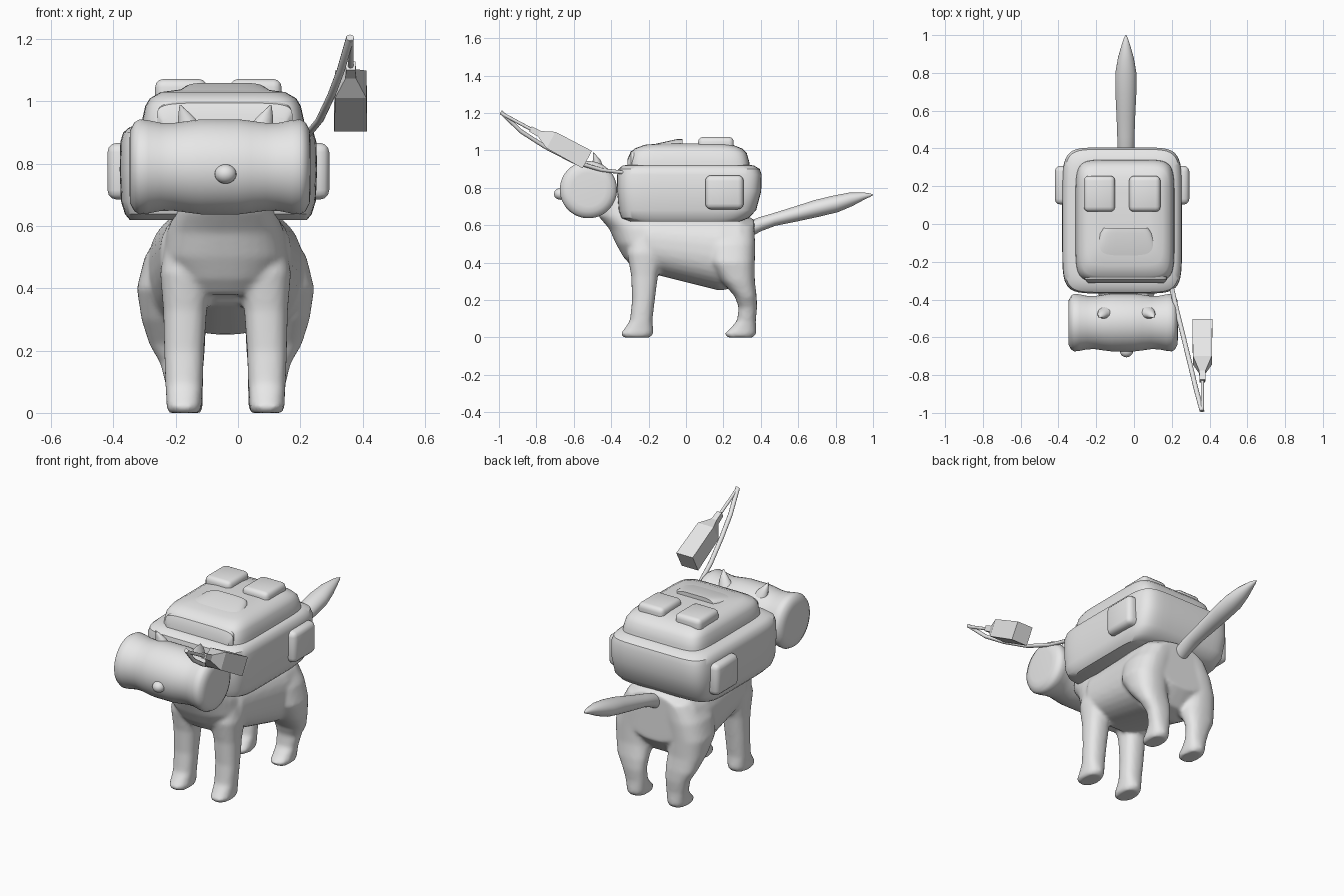
import bpy, bmesh, math
from mathutils import Vector

grey = bpy.data.materials.new("plain grey")
grey.diffuse_color = (0.8, 0.8, 0.8, 1)
X, Y, Z = Vector((1, 0, 0)), Vector((0, 1, 0)), Vector((0, 0, 1))
CX, PX = -0.04, -0.063          # centre lines of the animal and of the pack


def spow(v, e):
    return math.copysign(abs(v) ** e, v)


def ring(c, u, v, a, b, p=2.0, n=32):
    """Superellipse ring round c; p=2 is round, a high p is boxy."""
    out = []
    for i in range(n):
        t = 2 * math.pi * (i + 0.5) / n
        out.append(Vector(c) + u * a * spow(math.cos(t), 2 / p) + v * b * spow(math.sin(t), 2 / p))
    return out


def loft(bm, rings):
    rows = [[bm.verts.new(q) for q in r] for r in rings]
    n = len(rows[0])
    for r, s in zip(rows, rows[1:]):
        for i in range(n):
            bm.faces.new((r[i], r[(i + 1) % n], s[(i + 1) % n], s[i]))
    bm.faces.new(rows[0][::-1])
    bm.faces.new(rows[-1])


def finish(name, bm, angle=35):
    bmesh.ops.recalc_face_normals(bm, faces=bm.faces[:])
    me = bpy.data.meshes.new(name)
    bm.to_mesh(me)
    bm.free()
    me.materials.append(grey)
    me.polygons.foreach_set("use_smooth", [True] * len(me.polygons))
    me.set_sharp_from_angle(angle=math.radians(angle))
    ob = bpy.data.objects.new(name, me)
    bpy.context.collection.objects.link(ob)
    return ob


def lofted(name, rings, angle=35):
    bm = bmesh.new()
    loft(bm, rings)
    return finish(name, bm, angle)


def flat(x, z, hw, y0, y1, p=2.4, n=32):
    """Horizontal ring at height z."""
    return ring((x, (y0 + y1) / 2, z), X, Y, hw, (y1 - y0) / 2, p, n)


def upright(x, y, hw, z0, z1, p=2.4, n=32):
    """Ring across the body at depth y."""
    return ring((x, y, (z0 + z1) / 2), X, Z, hw, (z1 - z0) / 2, p, n)


def rounded_box(name, lo, hi, r):
    bm = bmesh.new()
    bmesh.ops.create_cube(bm, size=1)
    for v in bm.verts:
        v.co = Vector([lo[i] + (v.co[i] + 0.5) * (hi[i] - lo[i]) for i in range(3)])
    bmesh.ops.bevel(bm, geom=bm.edges[:], offset=r, segments=3, profile=0.5, affect='EDGES')
    return finish(name, bm, 40)


# body: torso, neck and four legs fused into one smooth skin
bm = bmesh.new()
torso = [(-0.28, 0.16, 0.42, 0.62), (-0.2, 0.21, 0.345, 0.67), (0, 0.23, 0.295, 0.67),
         (0.18, 0.25, 0.25, 0.67), (0.29, 0.24, 0.27, 0.67), (0.365, 0.17, 0.36, 0.63)]
loft(bm, [upright(CX, *t) for t in torso])
neck = [(0.38, 0.13, -0.29, -0.05), (0.43, 0.17, -0.335, 0), (0.5, 0.2, -0.375, 0),
        (0.58, 0.19, -0.41, 0), (0.65, 0.16, -0.47, -0.1), (0.8, 0.11, -0.46, -0.33)]
loft(bm, [flat(CX, *t) for t in neck])
front = [(0, 0.133, 0.05, -0.335, -0.19), (0.02, 0.133, 0.057, -0.35, -0.175), (0.045, 0.133, 0.057, -0.33, -0.175),
         (0.09, 0.133, 0.06, -0.3, -0.18), (0.2, 0.133, 0.064, -0.288, -0.167), (0.33, 0.13, 0.07, -0.293, -0.15),
         (0.45, 0.125, 0.085, -0.315, -0.12), (0.56, 0.11, 0.08, -0.3, -0.12)]
hind = [(0, 0.13, 0.05, 0.22, 0.36), (0.02, 0.13, 0.057, 0.205, 0.375), (0.045, 0.13, 0.057, 0.235, 0.375),
        (0.09, 0.132, 0.06, 0.273, 0.373), (0.16, 0.14, 0.07, 0.282, 0.38), (0.22, 0.155, 0.09, 0.26, 0.378),
        (0.3, 0.167, 0.103, 0.19, 0.368), (0.4, 0.17, 0.115, 0.12, 0.368), (0.5, 0.145, 0.115, 0.1, 0.37),
        (0.6, 0.1, 0.1, 0.13, 0.365)]
for side in (-1, 1):
    for leg in (front, hind):
        loft(bm, [flat(CX + side * x, z, hw, a, b) for z, x, hw, a, b in leg])
body = finish("body", bm)
rm = body.modifiers.new("fuse", 'REMESH')
rm.mode, rm.voxel_size, rm.use_smooth_shade = 'VOXEL', 0.011, True
sm = body.modifiers.new("soften", 'SMOOTH')
sm.factor, sm.iterations = 0.5, 6

# tail: y, z, half width, half height
tail = [(0.33, 0.575, 0.04, 0.04), (0.4, 0.607, 0.045, 0.037), (0.47, 0.63, 0.046, 0.034),
        (0.58, 0.658, 0.05, 0.04), (0.7, 0.69, 0.056, 0.046), (0.8, 0.714, 0.056, 0.046),
        (0.88, 0.738, 0.042, 0.037), (0.95, 0.755, 0.022, 0.02), (0.985, 0.761, 0.01, 0.009), (1, 0.763, 0.002, 0.002)]
lofted("tail", [ring((CX - 0.003, y, z), X, Vector((0, -0.25, 0.97)) if y < 0.9 else Z, a, b)
                for y, z, a, b in tail], 60)

# head: sideways barrel with flared ends
half = [(-0.29, 0.09), (-0.288, 0.118), (-0.275, 0.143), (-0.258, 0.153), (-0.23, 0.15), (-0.19, 0.142),
        (-0.15, 0.141), (-0.1, 0.148), (-0.06, 0.153)]
prof = half + [(-x, r) for x, r in reversed(half)]
lofted("head", [ring((-0.058 + x, -0.522, 0.79), Y, Z, r, r, 2, 40) for x, r in prof], 60)

# nose
bm = bmesh.new()
bmesh.ops.create_uvsphere(bm, u_segments=20, v_segments=12, radius=1)
for v in bm.verts:
    v.co = Vector((CX + v.co.x * 0.035, -0.672 + v.co.y * 0.034, 0.767 + v.co.z * 0.031))
finish("nose", bm, 60)

# ears: flattened cones leaning outwards
for side, label in ((-1, "left"), (1, "right")):
    x = CX + side * 0.11
    lofted(label + "_ear", [ring((x, -0.472, 0.91), X, Y, 0.043, 0.034, 2, 16),
                            ring((x + side * 0.017, -0.478, 0.95), X, Y, 0.026, 0.02, 2, 16),
                            ring((x + side * 0.035, -0.495, 0.988), X, Y, 0.003, 0.003, 2, 16)], 60)

# saddle pack: wide lower case and narrower upper case
lower = [(0.62, 0.285, -0.3, 0.29), (0.638, 0.3, -0.345, 0.335), (0.68, 0.313, -0.36, 0.375),
         (0.78, 0.317, -0.368, 0.402), (0.87, 0.315, -0.368, 0.405), (0.9, 0.306, -0.362, 0.395),
         (0.918, 0.285, -0.34, 0.365), (0.925, 0.25, -0.3, 0.33)]
lofted("lower_pack", [flat(PX, *t, 7, 64) for t in lower])
upper = [(0.88, 0.265, -0.31, 0.345), (0.94, 0.26, -0.305, 0.338), (0.985, 0.25, -0.295, 0.325),
         (1.01, 0.235, -0.275, 0.3), (1.03, 0.2, -0.22, 0.25), (1.038, 0.14, -0.12, 0.18)]
lofted("upper_pack", [flat(PX + 0.015, *t, 7, 64) for t in upper])

# raised sloping flap on the front of the upper case
flap = [(-0.312, 0.2, 0.88, 0.955), (-0.295, 0.218, 0.88, 0.995), (-0.25, 0.21, 0.88, 1.015),
        (-0.15, 0.175, 0.9, 1.038), (-0.05, 0.14, 0.92, 1.06), (-0.02, 0.12, 0.93, 1.06)]
lofted("front_flap", [upright(PX + 0.02, *t, 5, 40) for t in flap])

# pockets: two on the lid and one on each side
for side, label in ((-1, "left"), (1, "right")):
    c = PX + side * 0.12
    rounded_box(label + "_lid_pocket", (c - 0.083, 0.065, 0.98), (c + 0.083, 0.255, 1.072), 0.026)
    xs = sorted((PX + side * 0.25, PX + side * 0.356))
    rounded_box(label + "_side_pocket", (xs[0], 0.103, 0.685), (xs[1], 0.308, 0.867), 0.03)

# bent pole rising forwards from the pack
path = [(0.195, -0.32, 0.88), (0.225, -0.45, 0.895), (0.262, -0.6, 0.94), (0.3, -0.755, 1.02),
        (0.33, -0.88, 1.1), (0.36, -0.99, 1.205)]
lofted("pole", [ring(p, X, Vector((0, 0.5, 0.87)), 0.013, 0.011, 2, 10) for p in path], 50)

# cord and square hanging lamp along a sloping axis: distance, half width
axis, up = Vector((0, 0.88, -0.475)), Vector((0, 0.475, 0.88))
tip = Vector((0.362, -0.99, 1.2))
lofted("cord", [ring(tip + axis * d, X, up, 0.009, 0.009, 2, 10) for d in (0, 0.2)], 50)
lamp = [(0.18, 0.015), (0.235, 0.017), (0.305, 0.05), (0.525, 0.053)]
lofted("lamp", [[tip + axis * d + X * w * a + up * w * b for a, b in ((-1, -1), (1, -1), (1, 1), (-1, 1))]
                for d, w in lamp], 20)
